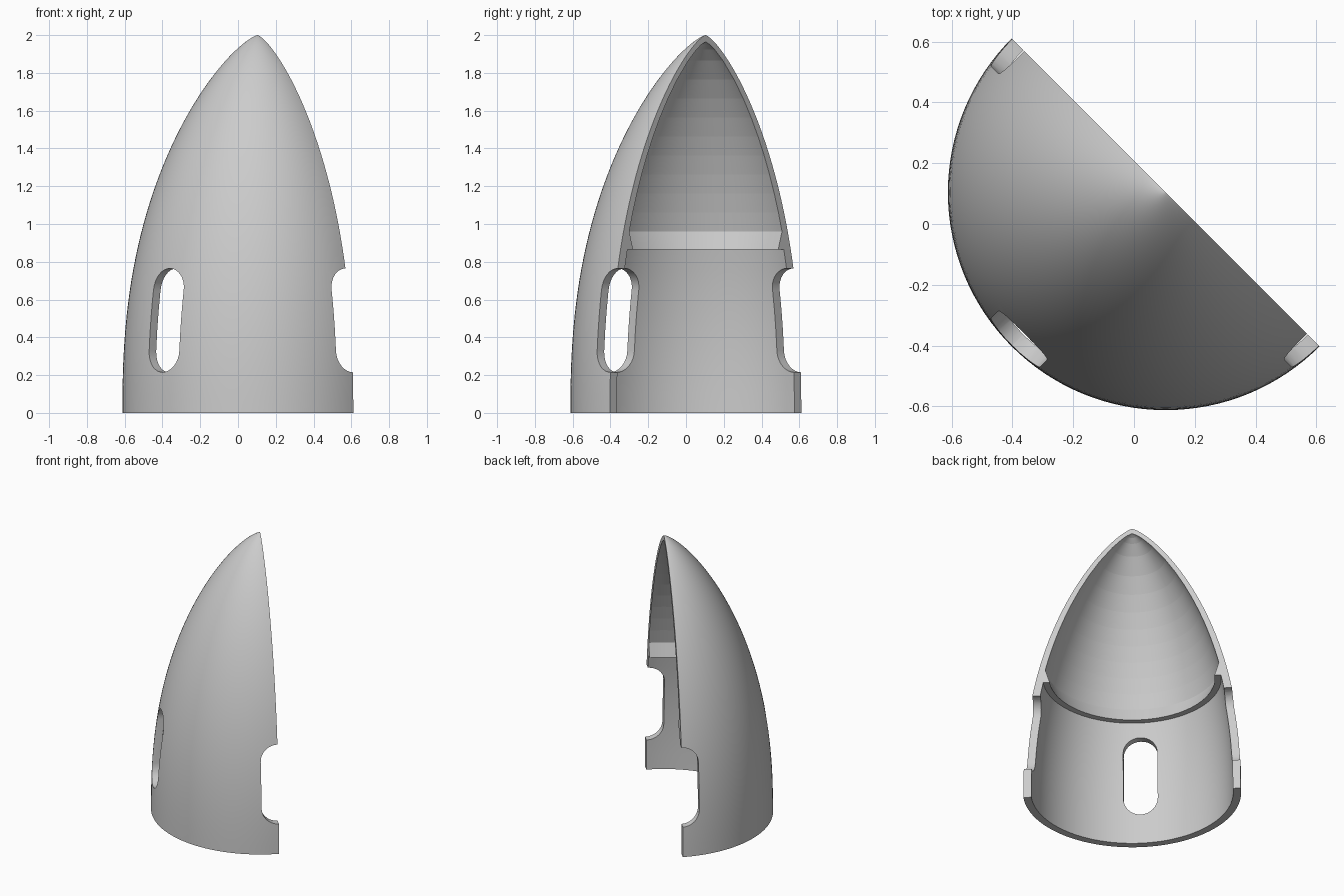
import bpy, bmesh, math
from mathutils import Matrix, Vector

if "Cube" in bpy.data.objects:
    bpy.data.objects.remove(bpy.data.objects["Cube"])

HEIGHT, RADIUS = 2.0, 0.716      # full nose cone size
AXIS = 0.104                     # the axis stands at x = y = AXIS
INNER_TIP, LEDGE, BAND = 1.965, 0.865, 0.96
SLOT_Z, SLOT_HALF, SLOT_R = 0.49, 0.275, 0.113

grey = bpy.data.materials.new("plain_grey")
grey.use_nodes = True
colour = (0.6, 0.6, 0.6, 1)
grey.diffuse_color = colour
grey.node_tree.nodes["Principled BSDF"].inputs["Base Color"].default_value = colour


def cone_radius(z, height=HEIGHT, radius=RADIUS):
    """Tangent nose-cone curve, blunt at the tip."""
    t = math.acos(max(-1, min(1, 2 * z / height - 1)))
    area = t - math.sin(2 * t) / 2 + 2 / 3 * math.sin(t) ** 3
    return radius * math.sqrt(max(0, area) / math.pi)


def new_object(name, bm):
    mesh = bpy.data.meshes.new(name)
    bm.to_mesh(mesh)
    bm.free()
    obj = bpy.data.objects.new(name, mesh)
    bpy.context.collection.objects.link(obj)
    return obj


def inner_radius(z):
    return cone_radius(z, INNER_TIP, RADIUS - 0.045)


# Wall profile: outer curve down, inner skirt up, ledge, banded inner dome
outer = [(cone_radius(z), z) for z in
         (HEIGHT * math.cos(math.pi / 2 * i / 48) for i in range(49))]
skirt = [(cone_radius(z) - 0.052, z) for z in (LEDGE * i / 8 for i in range(9))]
ledge = [(0.543, LEDGE), (inner_radius(BAND), BAND)]
bands = [BAND + (INNER_TIP - BAND) * i / 10 for i in range(1, 10)] + [1.925, 1.95, INNER_TIP]
dome = [(inner_radius(z), z) for z in bands]
profile = outer + skirt + ledge + dome

# Half shell: spin the profile through 180 degrees and close the cut face
bm = bmesh.new()
start = Vector((math.sqrt(0.5), -math.sqrt(0.5), 0))
verts = [bm.verts.new(start * r + Vector((0, 0, z))) for r, z in profile]
edges = [bm.edges.new(pair) for pair in zip(verts, verts[1:])]
bmesh.ops.spin(bm, geom=verts + edges, cent=(0, 0, 0), axis=(0, 0, 1),
               angle=-math.pi, steps=64, use_duplicate=False)
bmesh.ops.remove_doubles(bm, verts=bm.verts, dist=1e-5)
bmesh.ops.contextual_create(bm, geom=[e for e in bm.edges if e.is_boundary])
bmesh.ops.recalc_face_normals(bm, faces=bm.faces)
bmesh.ops.translate(bm, verts=bm.verts, vec=(AXIS, AXIS, 0))
shell = new_object("half_nose_cone", bm)
shell.data.materials.append(grey)

# Round-ended slot cutters, one per quarter turn
for name, degrees in (("back", 135), ("middle", 225), ("front", 315)):
    bm = bmesh.new()
    ring = []
    for i in range(34):
        end = 1 if i < 17 else -1
        a = math.pi * (i if i < 17 else i - 1) / 16
        ring.append(bm.verts.new((0.3, SLOT_R * math.cos(a),
                    SLOT_Z + end * (SLOT_HALF - SLOT_R) + SLOT_R * math.sin(a))))
    face = bm.faces.new(ring)
    out = bmesh.ops.extrude_face_region(bm, geom=[face])["geom"]
    bmesh.ops.translate(bm, vec=(0.7, 0, 0),
                        verts=[g for g in out if isinstance(g, bmesh.types.BMVert)])
    bmesh.ops.recalc_face_normals(bm, faces=bm.faces)
    bm.transform(Matrix.Translation((AXIS, AXIS, 0))
                 @ Matrix.Rotation(math.radians(degrees), 4, "Z"))
    cutter = new_object(name + "_slot_cutter", bm)
    cutter.hide_render = True
    cutter.hide_set(True)
    cut = shell.modifiers.new(name + "_slot", "BOOLEAN")
    cut.operation, cut.solver, cut.object = "DIFFERENCE", "EXACT", cutter

# Apply the cuts and remove the cutters
bpy.context.view_layer.objects.active = shell
shell.select_set(True)
for mod in list(shell.modifiers):
    cutter = mod.object
    bpy.ops.object.modifier_apply(modifier=mod.name)
    bpy.data.objects.remove(cutter)
bpy.ops.object.shade_smooth_by_angle(angle=math.radians(30))

# Keep the inner dome visibly banded
bm = bmesh.new()
bm.from_mesh(shell.data)
for e in bm.edges:
    a, b = (v.co - Vector((AXIS, AXIS, 0)) for v in e.verts)
    if abs(a.z - b.z) < 1e-4 and a.z > BAND - 0.01:
        if abs(a.xy.length - inner_radius(a.z)) < 0.003:
            e.smooth = False
bm.to_mesh(shell.data)
bm.free()
